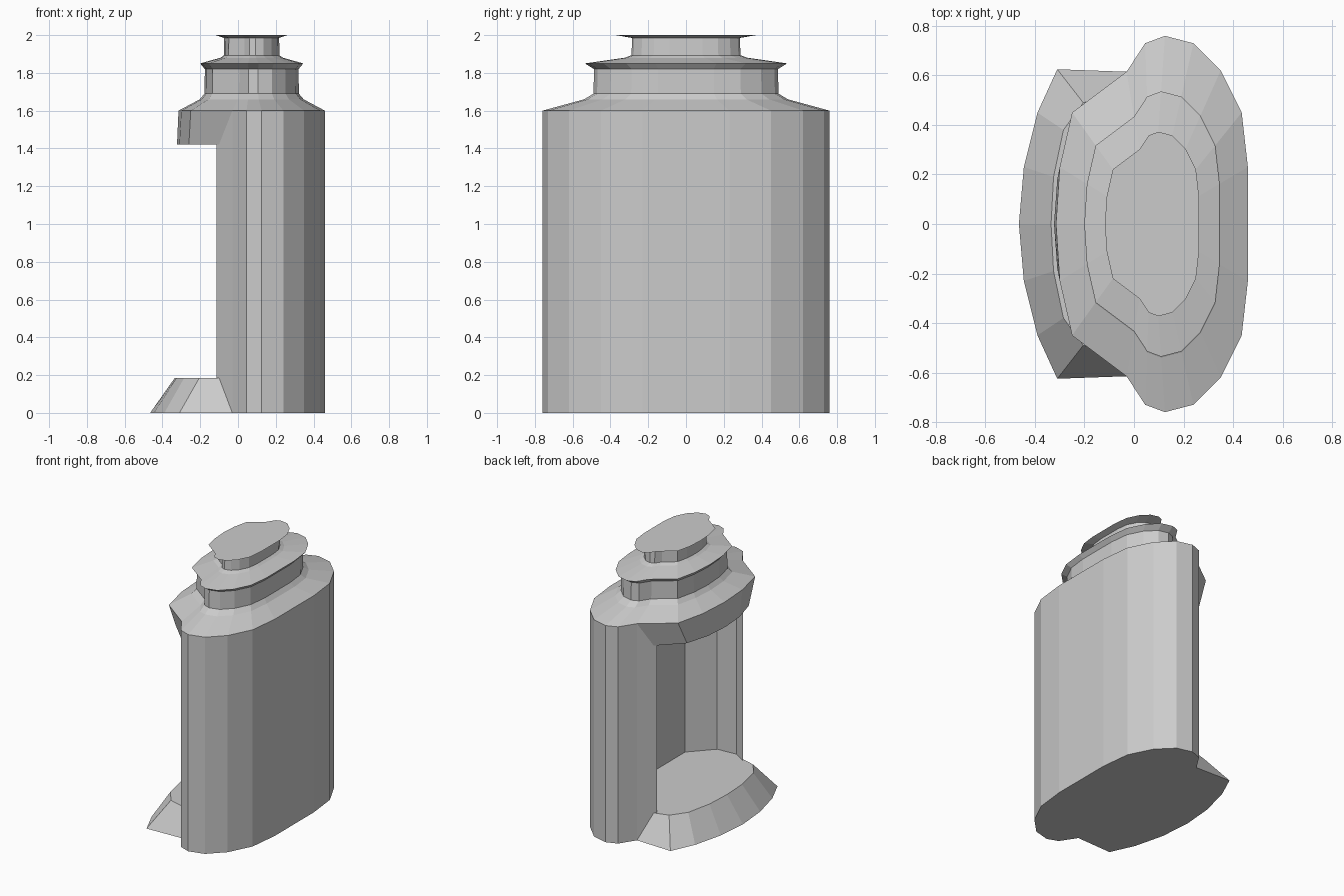
import bpy, bmesh

if "Cube" in bpy.data.objects:
    bpy.data.objects.remove(bpy.data.objects["Cube"])

# Half outlines (y >= 0), running from the right side round to the left side
OUTER = [(.46, .23), (.435, .45), (.35, .62), (.24, .73), (.125, .76), (.045, .73), (-.03, .615)]
CAVITY = [(.28, .39), (.13, .55), (-.02, .56), (-.115, .5)]
HOOD_TOP = [(-.25, .45), (-.30, .23), (-.315, 0)]
CX = .0725  # centre of the lid rings


def mirrored(half):
    """Close a half outline by mirroring it across y = 0."""
    return half + [(x, -y) for x, y in reversed(half) if y > 0]


def loft(name, rings):
    """Closed flat-shaded solid through (z, half outline) rings."""
    bm = bmesh.new()
    loops = [[bm.verts.new((x, y, z)) for x, y in mirrored(half)] for z, half in rings]
    n = len(loops[0])
    for a, b in zip(loops, loops[1:]):
        for i in range(n):
            j = (i + 1) % n
            bm.faces.new((a[i], a[j], b[j], b[i]))
    bm.faces.new(loops[0][::-1])
    bm.faces.new(loops[-1])
    bmesh.ops.recalc_face_normals(bm, faces=bm.faces)
    mesh = bpy.data.meshes.new(name)
    bm.to_mesh(mesh)
    bm.free()
    obj = bpy.data.objects.new(name, mesh)
    bpy.context.collection.objects.link(obj)
    return obj


# C-shaped column with the open recess on its left side
column = OUTER + CAVITY[::-1]
loft("body_column", [(0, column), (1.6, column)])

# Sloped tray filling the foot of the recess
loft("base_tray", [
    (0, CAVITY + [(-.03, .615), (-.31, .625), (-.39, .45), (-.445, .23), (-.465, 0)]),
    (.185, CAVITY + [(-.1, .52), (-.205, .49), (-.285, .38), (-.325, .19), (-.335, 0)])])

# Hood overhanging the top of the recess
loft("upper_hood", [
    (1.42, CAVITY + [(-.1, .52), (-.26, .36), (-.31, .18), (-.323, 0)]),
    (1.6, CAVITY + [(-.03, .615)] + HOOD_TOP)])

# Stepped lid: the full outline scaled through a stack of necks and rims
LID = [(1.6, 1), (1.66, .71), (1.69, .645), (1.82, .64), (1.85, .705),
       (1.88, .43), (1.893, .38), (1.985, .375), (2.0, .49)]
loft("stepped_lid", [(z, [(CX + (x - CX) * s, y * s) for x, y in OUTER + HOOD_TOP])
                     for z, s in LID])
